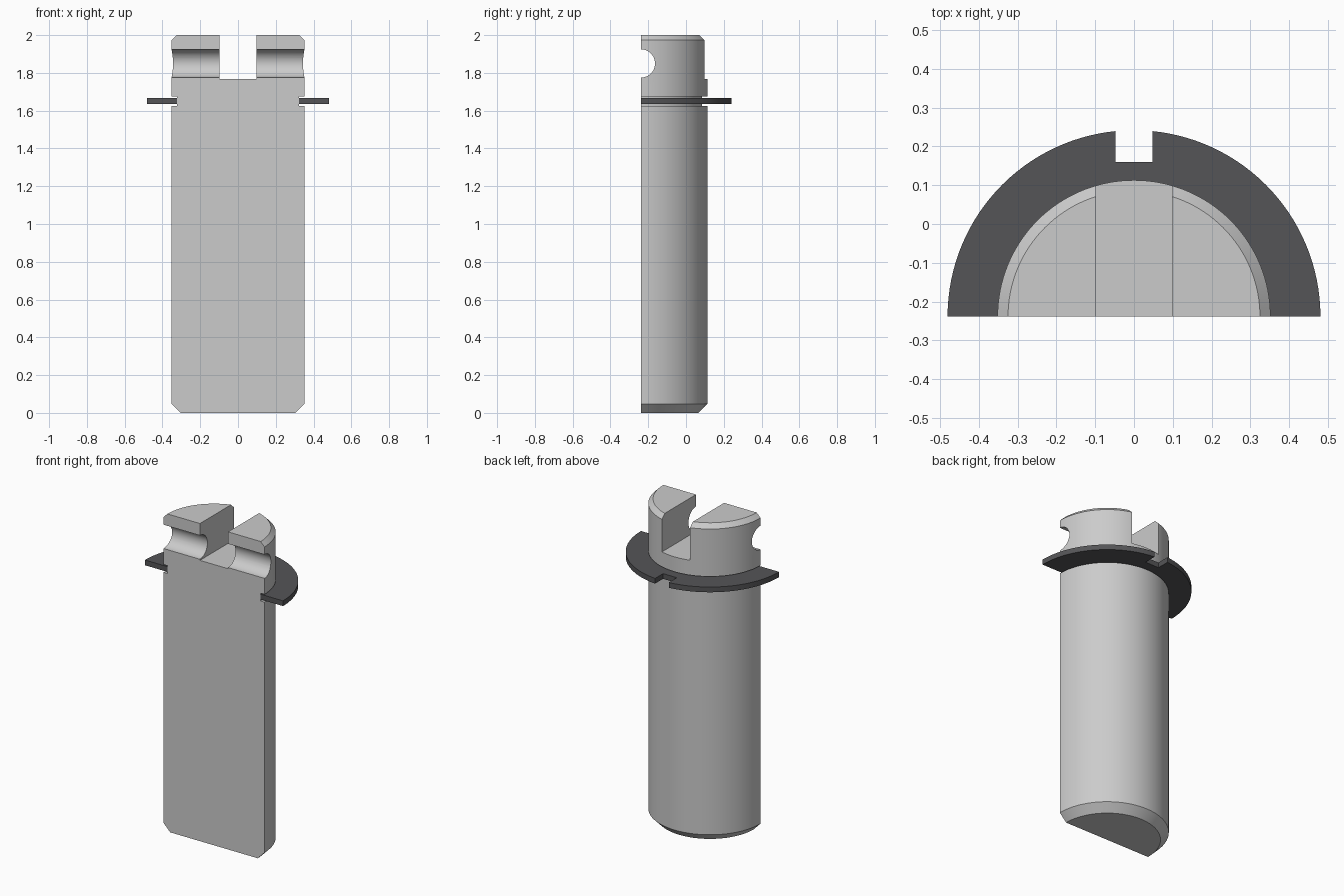
import bpy, bmesh, math

if "Cube" in bpy.data.objects:
    bpy.data.objects.remove(bpy.data.objects["Cube"])

AXIS_Y = -0.239
SEGS = 64


def half_revolve(name, profile, closed):
    """Revolve an (r, z) profile 180 degrees; flat face lies at the front."""
    bm = bmesh.new()
    rows = []
    for i in range(SEGS + 1):
        a = math.pi * i / SEGS
        rows.append([bm.verts.new((r * math.cos(a), AXIS_Y + r * math.sin(a), z))
                     for r, z in profile])
    n = len(profile)
    for a, b in zip(rows, rows[1:]):
        for k in range(n if closed else n - 1):
            m = (k + 1) % n
            bm.faces.new((a[k], b[k], b[m], a[m]))
    if closed:
        bm.faces.new(rows[0])
        bm.faces.new(rows[-1])
    else:
        bm.faces.new([r[0] for r in rows])
        bm.faces.new([r[-1] for r in rows])
        bm.faces.new(rows[0] + rows[-1][::-1])
    bmesh.ops.recalc_face_normals(bm, faces=bm.faces)
    mesh = bpy.data.meshes.new(name)
    bm.to_mesh(mesh)
    bm.free()
    ob = bpy.data.objects.new(name, mesh)
    bpy.context.collection.objects.link(ob)
    return ob


def box(size, loc):
    bpy.ops.mesh.primitive_cube_add(size=1, location=loc)
    ob = bpy.context.object
    ob.scale = size
    return ob


def cut(ob, cutter):
    cutter.hide_render = True
    mod = ob.modifiers.new("cut", 'BOOLEAN')
    mod.operation = 'DIFFERENCE'
    mod.solver = 'EXACT'
    mod.object = cutter
    select(ob)
    bpy.ops.object.modifier_apply(modifier=mod.name)
    bpy.data.objects.remove(cutter)


def select(ob):
    bpy.ops.object.select_all(action='DESELECT')
    ob.select_set(True)
    bpy.context.view_layer.objects.active = ob


# Half-round pin with chamfered ends and a ring groove
pin = half_revolve("pin", [(0.305, 0), (0.352, 0.048), (0.352, 1.625), (0.323, 1.625),
                           (0.323, 1.674), (0.352, 1.674), (0.352, 1.973), (0.325, 2.0)], False)

# Cross hole, split by the flat face
bpy.ops.mesh.primitive_cylinder_add(vertices=48, radius=0.075, depth=1.2,
                                    location=(0, AXIS_Y, 1.85),
                                    rotation=(0, math.pi / 2, 0))
cut(pin, bpy.context.object)

# Slot through the head
cut(pin, box((0.196, 1.4, 0.6), (0, 0, 2.068)))

# Retaining ring with a notch at the back
ring = half_revolve("retaining_ring", [(0.322, 1.635), (0.481, 1.635),
                                       (0.481, 1.668), (0.322, 1.668)], True)
cut(ring, box((0.096, 0.2, 0.2), (0, 0.26, 1.65)))

dark = bpy.data.materials.new("dark_metal")
dark.diffuse_color = (0.09, 0.09, 0.095, 1)
dark.use_nodes = True
dark.node_tree.nodes["Principled BSDF"].inputs["Base Color"].default_value = dark.diffuse_color
ring.data.materials.clear()
ring.data.materials.append(dark)

for ob in (pin, ring):
    select(ob)
    bpy.ops.object.shade_smooth_by_angle(angle=math.radians(30))
